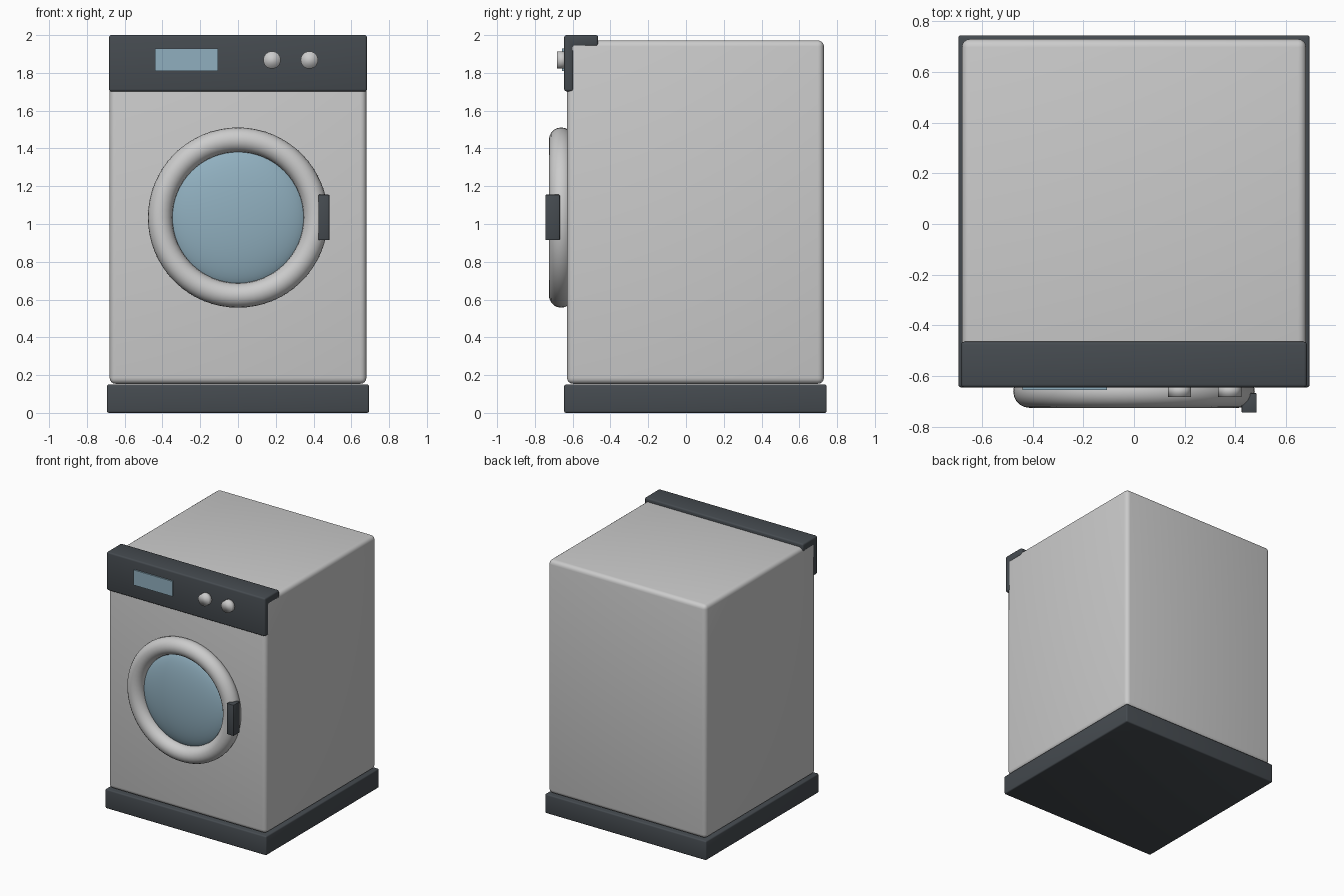
import bpy, bmesh, math

if "Cube" in bpy.data.objects:
    bpy.data.objects.remove(bpy.data.objects["Cube"])


def material(name, color):
    m = bpy.data.materials.new(name)
    m.diffuse_color = (*color, 1)
    m.use_nodes = True
    m.node_tree.nodes["Principled BSDF"].inputs["Base Color"].default_value = m.diffuse_color
    return m


DARK = material("dark_plastic", (0.06, 0.07, 0.08))
BLUE = material("blue_glass", (0.28, 0.43, 0.52))


def finish(obj, name, mat=None, bevel=0, segments=3, angle=35):
    obj.name = name
    if mat:
        obj.data.materials.append(mat)
    if bevel:
        mod = obj.modifiers.new("Bevel", 'BEVEL')
        mod.width, mod.segments = bevel, segments
        bpy.ops.object.modifier_apply(modifier=mod.name)
    bpy.ops.object.shade_smooth_by_angle(angle=math.radians(angle))
    return obj


def box(name, lo, hi, **kw):
    bpy.ops.mesh.primitive_cube_add(size=1, location=[(a + b) / 2 for a, b in zip(lo, hi)])
    obj = bpy.context.object
    obj.scale = [b - a for a, b in zip(lo, hi)]
    bpy.ops.object.transform_apply(location=False, rotation=False, scale=True)
    return finish(obj, name, **kw)


# Cabinet and plinth
box("cabinet", (-0.68, -0.63, 0.154), (0.68, 0.73, 1.972), bevel=0.032, segments=4)
box("plinth", (-0.694, -0.645, 0), (0.694, 0.745, 0.15), mat=DARK, bevel=0.01)

# Control panel: L-shaped profile swept across the width
profile = [(-0.645, 1.702), (-0.595, 1.702), (-0.595, 1.94),
           (-0.465, 1.94), (-0.465, 2.0), (-0.645, 2.0)]
bm = bmesh.new()
face = bm.faces.new([bm.verts.new((-0.683, y, z)) for y, z in profile])
ext = bmesh.ops.extrude_face_region(bm, geom=[face])
bmesh.ops.translate(bm, vec=(1.366, 0, 0),
                    verts=[g for g in ext["geom"] if isinstance(g, bmesh.types.BMVert)])
bmesh.ops.recalc_face_normals(bm, faces=bm.faces)
mesh = bpy.data.meshes.new("control_panel")
bm.to_mesh(mesh)
bm.free()
panel = bpy.data.objects.new("control_panel", mesh)
bpy.context.collection.objects.link(panel)
bpy.ops.object.select_all(action='DESELECT')
panel.select_set(True)
bpy.context.view_layer.objects.active = panel
finish(panel, "control_panel", DARK, bevel=0.012)

# Display and knobs
box("display", (-0.44, -0.656, 1.81), (-0.107, -0.635, 1.928), mat=BLUE)
for i, x in enumerate((0.18, 0.378)):
    bpy.ops.mesh.primitive_cylinder_add(vertices=32, radius=0.046, depth=0.05,
                                        location=(x, -0.658, 1.868),
                                        rotation=(math.pi / 2, 0, 0))
    finish(bpy.context.object, f"knob_{i + 1}", angle=180)

# Door ring, bulging glass and handle
DOOR_Z = 1.034
bpy.ops.mesh.primitive_torus_add(major_radius=0.412, minor_radius=0.065,
                                 major_segments=64, minor_segments=20,
                                 location=(0, -0.661, DOOR_Z), rotation=(math.pi / 2, 0, 0))
finish(bpy.context.object, "door_ring")
bpy.ops.mesh.primitive_uv_sphere_add(segments=48, ring_count=24, radius=0.37,
                                     location=(0, -0.63, DOOR_Z), rotation=(math.pi / 2, 0, 0))
glass = bpy.context.object
glass.scale = (1, 1, 0.24)
finish(glass, "door_glass", BLUE)
box("door_handle", (0.425, -0.745, 0.914), (0.484, -0.668, 1.155), mat=DARK, bevel=0.004, segments=2)
